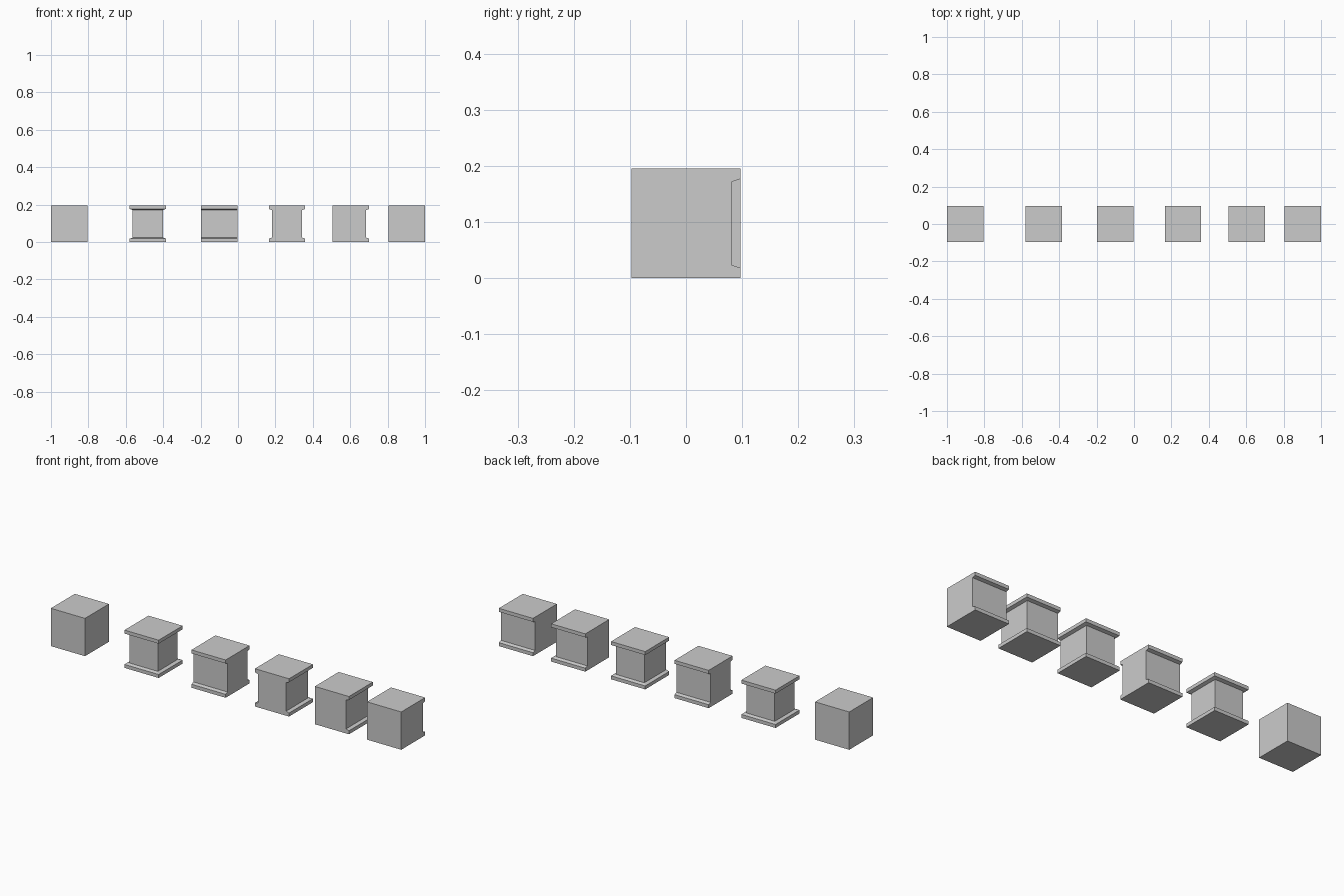
import bpy
import bmesh

if "Cube" in bpy.data.objects:
    bpy.data.objects.remove(bpy.data.objects["Cube"])

S = 0.195          # block size
H = S / 2
D = 0.0165         # depth of a recessed side
# height and recess amount of each horizontal ring
RINGS = [(0, 0), (0.018, 0), (0.0235, D), (S - 0.0235, D), (S - 0.018, 0), (S, 0)]


def block(name, x, recessed):
    """Block whose listed sides (left, right, front, back) are set in."""
    bm = bmesh.new()
    loops = []
    for z, d in RINGS:
        x0 = -H + d * ("left" in recessed)
        x1 = H - d * ("right" in recessed)
        y0 = -H + d * ("front" in recessed)
        y1 = H - d * ("back" in recessed)
        loops.append([bm.verts.new((px, py, z)) for px, py in
                      ((x0, y0), (x1, y0), (x1, y1), (x0, y1))])
    for a, b in zip(loops, loops[1:]):
        for i in range(4):
            j = (i + 1) % 4
            bm.faces.new((a[i], a[j], b[j], b[i]))
    bm.faces.new(loops[0][::-1])
    bm.faces.new(loops[-1])
    # merge the flush sides into single flat faces
    bmesh.ops.dissolve_limit(bm, angle_limit=0.01, verts=bm.verts[:], edges=bm.edges[:])
    mesh = bpy.data.meshes.new(name)
    bm.to_mesh(mesh)
    bm.free()
    obj = bpy.data.objects.new(name, mesh)
    obj.location.x = x
    bpy.context.collection.objects.link(obj)


# row of block variants, from plain to recessed all round
block("plain_block", -1 + H, ())
block("four_sided_block", -0.482, ("left", "right", "front", "back"))
block("front_back_block", -0.1, ("front", "back"))
block("three_sided_block", 0.262, ("left", "right", "back"))
block("corner_block", 0.604, ("right", "back"))
block("single_sided_block", 1 - H, ("back",))
